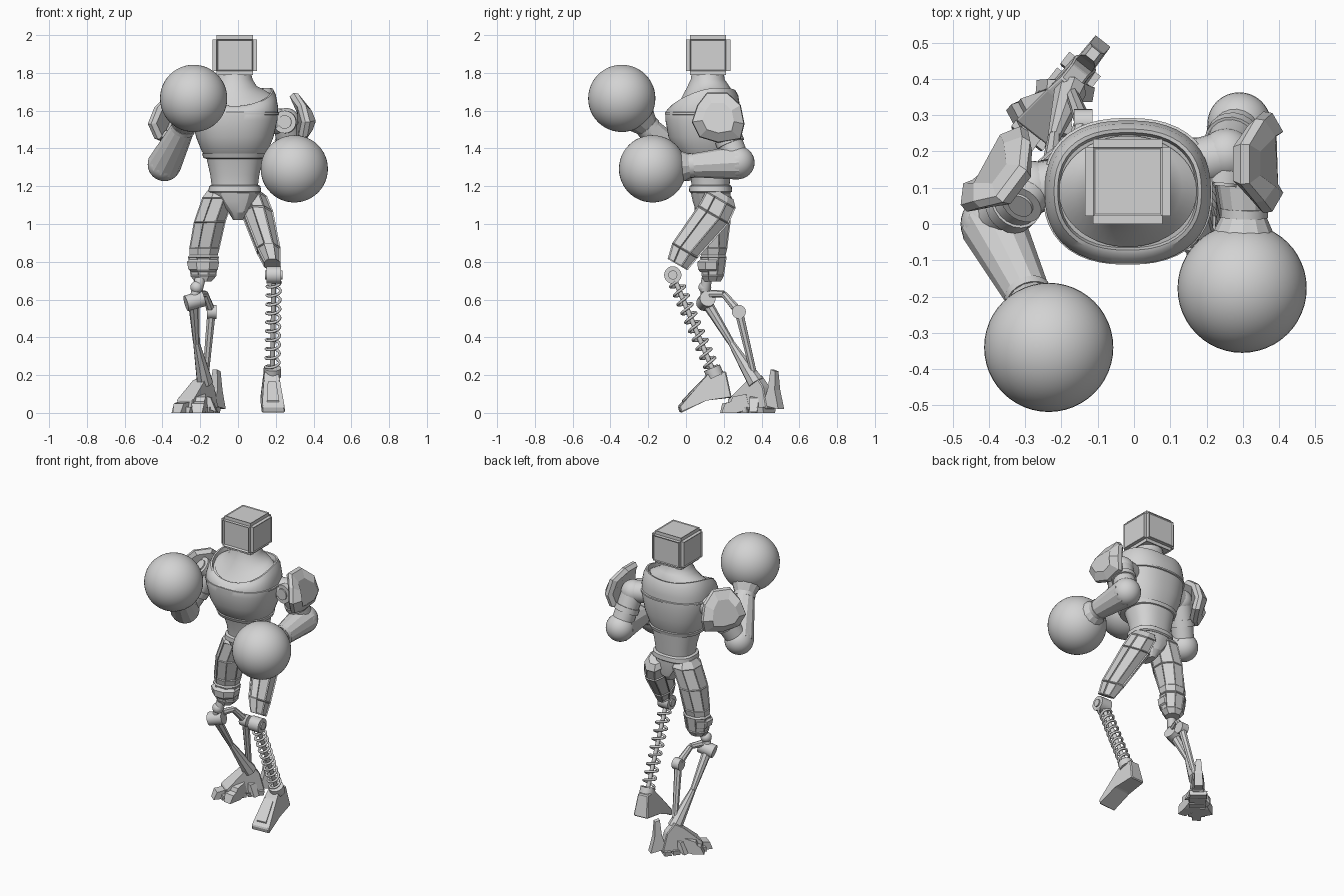
import bpy, bmesh, math
from mathutils import Vector, Matrix

cube = bpy.data.objects.get("Cube")
if cube:
    bpy.data.objects.remove(cube, do_unlink=True)

grey = bpy.data.materials.new("plain_grey")
grey.use_nodes = True
grey.diffuse_color = (0.65, 0.65, 0.65, 1)
grey.node_tree.nodes["Principled BSDF"].inputs["Base Color"].default_value = grey.diffuse_color


def activate(ob):
    bpy.ops.object.select_all(action="DESELECT")
    ob.select_set(True)
    bpy.context.view_layer.objects.active = ob


def finish(name, bm, smooth=None):
    """Turn a bmesh into a named object, shaded smooth below an angle."""
    bmesh.ops.recalc_face_normals(bm, faces=bm.faces)
    mesh = bpy.data.meshes.new(name)
    bm.to_mesh(mesh)
    bm.free()
    ob = bpy.data.objects.new(name, mesh)
    bpy.context.collection.objects.link(ob)
    mesh.materials.append(grey)
    if smooth:
        activate(ob)
        bpy.ops.object.shade_smooth_by_angle(angle=math.radians(smooth))
    return ob


def skin(bm, rings):
    """Bridge equal rings of points and close both ends."""
    rows = [[bm.verts.new(p) for p in ring] for ring in rings]
    sides = []
    for low, high in zip(rows, rows[1:]):
        for i in range(len(low)):
            j = (i + 1) % len(low)
            sides.append(bm.faces.new((low[i], low[j], high[j], high[i])))
    bm.faces.new(rows[0])
    bm.faces.new(rows[-1])
    return sides


def loft(name, sections, n=48, power=2, smooth=35, inset=0):
    """Sections: centre x, y, z, half width, half depth, tilt degrees, side lift."""
    rings = []
    for section in sections:
        x, y, z, a, b, tilt, lift = (*section, 0, 0)[:7]
        tilt = math.radians(tilt)
        ring = []
        for i in range(n):
            t = math.tau * (i + 0.5) / n
            c, s = math.cos(t), math.sin(t)
            r = (abs(c) ** power + abs(s) ** power) ** (-1 / power)
            ring.append((x + a * r * c, y + b * r * s * math.cos(tilt),
                         z + b * r * s * math.sin(tilt) + lift * c * c))
        rings.append(ring)
    bm = bmesh.new()
    sides = skin(bm, rings)
    bmesh.ops.recalc_face_normals(bm, faces=bm.faces)
    if inset:
        wide = [f for f in sides if f.calc_area() > 0.004]
        bmesh.ops.inset_individual(bm, faces=wide, thickness=inset, depth=-inset * 0.8)
    return finish(name, bm, smooth)


def rod(name, a, b, r1, r2=None, n=20, smooth=35):
    """Tapered cylinder between two points."""
    a, b = Vector(a), Vector(b)
    bm = bmesh.new()
    spin = (b - a).to_track_quat("Z", "Y").to_matrix().to_4x4()
    bmesh.ops.create_cone(bm, cap_ends=True, segments=n, radius1=r1,
                          radius2=r1 if r2 is None else r2, depth=(b - a).length,
                          matrix=Matrix.Translation((a + b) / 2) @ spin)
    return finish(name, bm, smooth)


def ball(name, centre, r, n=32):
    bm = bmesh.new()
    bmesh.ops.create_uvsphere(bm, u_segments=n, v_segments=n // 2, radius=r,
                              matrix=Matrix.Translation(centre))
    return finish(name, bm, 60)


def prism(name, profile, origin, yaw=0, bevel=0):
    """Side profile of (forward, up, half width), facing -y and turned by yaw."""
    place = Matrix.Translation(origin) @ Matrix.Rotation(math.radians(yaw), 4, "Z")
    bm = bmesh.new()
    skin(bm, [[place @ Vector((k * w, -s, z)) for s, z, w in profile] for k in (-1, 1)])
    if bevel:
        bmesh.ops.bevel(bm, geom=bm.edges[:], offset=bevel, segments=1, affect="EDGES")
    return finish(name, bm)


def pad(name, centre, yaw, side):
    """Domed faceted shoulder shield facing along side * x."""
    outline = [(-.14, -.02), (-.11, .07), (-.06, .135), (.05, .135), (.12, .07),
               (.14, -.03), (.12, -.11), (0, -.13), (-.1, -.1)]
    place = Matrix.Translation(centre) @ Matrix.Rotation(math.radians(yaw), 4, "Z")
    bm = bmesh.new()
    skin(bm, [[place @ Vector((side * (d - v * v * 2.5 - v * .12), u * k, v * k)) for u, v in outline]
              for k, d in ((.85, -.02), (1, 0), (.97, .025), (.6, .055))])
    return finish(name, bm)


# Head: bevelled box with a sunken screen and shallow panels
bm = bmesh.new()
bmesh.ops.create_cube(bm, matrix=Matrix.Translation((-.017, .117, 1.894)) @ Matrix.Diagonal((.235, .235, .212, 1)))
bmesh.ops.bevel(bm, geom=bm.edges[:], offset=.022, segments=2, affect="EDGES")
bm.normal_update()
for face in [f for f in bm.faces if f.calc_area() > .02]:
    screen = face.normal.y < -.9
    bmesh.ops.inset_individual(bm, faces=[face], thickness=.008, depth=-.014 if screen else -.004)
finish("head", bm)

# Neck, chest, belly and pelvis
X, Y = -.017, .09
loft("neck", [(X, .115, 1.8, .085, .085), (X, .115, 1.765, .095, .09), (X, .112, 1.73, .115, .11, 6),
              (X, .105, 1.69, .15, .135, 12, .02), (X, Y, 1.655, .19, .158, 14, .03)])
loft("chest", [(X, .11, 1.35, .15, .13), (X, .1, 1.385, .175, .155), (X, .092, 1.46, .205, .185),
               (X, .088, 1.55, .226, .197), (X, .088, 1.61, .229, .198, 5, .01),
               (X, Y, 1.645, .218, .19, 11, .035), (X, Y, 1.665, .203, .177, 14, .045),
               (X, Y, 1.665, .193, .167, 14, .045), (X, Y, 1.64, .188, .16, 14, .04)], power=2.4)
loft("chest_seam", [(X, Y, 1.575, .224, .19), (X, Y, 1.58, .234, .202),
                    (X, Y, 1.59, .234, .202), (X, Y, 1.595, .224, .19)], power=2.4)
loft("chest_hem", [(X, .108, 1.345, .152, .134), (X, .106, 1.35, .166, .147),
                   (X, .104, 1.372, .174, .155), (X, .104, 1.377, .16, .14)], power=2.4)
loft("belly", [(X, .13, 1.2, .122, .1), (X, .13, 1.26, .13, .107), (X, .12, 1.36, .152, .128)], power=2.4)
loft("belt", [(X, .13, 1.165, .13, .106), (X, .13, 1.172, .14, .114),
              (X, .13, 1.2, .136, .112), (X, .13, 1.207, .126, .102)], power=2.6)
loft("pelvis", [(0, .14, 1.02, .025, .05), (0, .14, 1.06, .05, .085),
                (-.01, .135, 1.12, .1, .1), (X, .13, 1.17, .132, .106)], n=16, power=2.6, smooth=20)

# Left leg: panelled thigh leaning forward, spring shin, wedge foot
loft("left_thigh", [(.07, .2, 1.16, .05, .06, -30), (.08, .185, 1.13, .075, .092, -30),
                    (.105, .145, 1.05, .082, .096, -30), (.162, -.005, .86, .064, .08, -30),
                    (.182, -.045, .785, .045, .062, -30)], n=8, power=3, smooth=None, inset=.008)
knee, ankle = Vector((.19, -.07, .73)), Vector((.182, .145, .22))
rod("left_knee_joint", knee - Vector((.038, 0, 0)), knee + Vector((.038, 0, 0)), .046)
rod("left_knee_cap", knee - Vector((.046, 0, 0)), knee + Vector((.046, 0, 0)), .024)
rod("left_shin_rod", knee, ankle, .013, n=12)
axis = (ankle - knee).normalized()
start, stop = knee + axis * .04, ankle
side, out = Vector((1, 0, 0)), axis.cross(Vector((1, 0, 0))).normalized()
curve = bpy.data.curves.new("left_shin_spring", "CURVE")
curve.dimensions, curve.bevel_depth, curve.bevel_resolution = "3D", .0075, 2
line = curve.splines.new("POLY")
turns, steps = 10, 18
line.points.add(turns * steps)
for i, point in enumerate(line.points):
    t = math.tau * i / steps
    pos = start.lerp(stop, i / (turns * steps)) + .036 * (side * math.cos(t) + out * math.sin(t))
    point.co = (*pos, 1)
spring = bpy.data.objects.new("left_shin_spring", curve)
bpy.context.collection.objects.link(spring)
curve.materials.append(grey)
activate(spring)
bpy.ops.object.convert(target="MESH")
rod("left_spring_seat", ankle - axis * .02, ankle + axis * .03, .046)
prism("left_foot", [(-.12, .22, .035), (-.21, .22, .035), (-.24, .08, .05), (-.1, .07, .06), (.03, .0, .062),
                    (.04, .035, .06), (-.09, .17, .045)], (.185, 0, 0), 4, .006)
prism("left_foot_plate", [(-.075, .165, .022), (.02, .066, .032), (.016, .05, .032), (-.08, .15, .022)], (.185, 0, 0), 4)

# Right leg: stepped thigh with a jointed two-rod shin
loft("right_thigh", [(-.185, .14, .695, .045, .045), (-.183, .142, .725, .07, .06), (-.183, .145, .825, .084, .072),
                     (-.182, .145, .835, .076, .066), (-.178, .145, .87, .082, .075), (-.15, .14, 1.01, .086, .098),
                     (-.105, .145, 1.14, .086, .1), (-.1, .145, 1.18, .06, .07)], n=8, power=3, smooth=None, inset=.006)
loft("right_knee_guard", [(-.183, .135, .745, .06, .06), (-.185, .132, .76, .08, .07),
                          (-.185, .132, .8, .087, .074), (-.182, .14, .815, .07, .06)], n=8, power=3, smooth=None)
hinge, elbow_low, heel = (-.235, .105, .59), (-.14, .28, .535), (-.175, .37, .16)
rod("right_knee_pin", (-.2, .11, .71), (-.215, .1, .65), .028)
ball("right_knee_ball", (-.218, .1, .665), .034, 20)
rod("right_knee_link", (-.218, .1, .66), hinge, .025)
rod("right_knee_hinge", (-.275, .095, .58), (-.185, .115, .605), .042)
rod("right_shin_front_upper", hinge, (-.22, .24, .37), .03, .018, 8, None)
rod("right_shin_front_lower", (-.22, .24, .37), heel, .018, .045, 8, None)
rod("right_rear_link", (-.205, .13, .63), (-.175, .2, .63), .022, .018, 8, None)
rod("right_rear_strut", (-.175, .2, .63), elbow_low, .018, .024, 8, None)
rod("right_rear_joint", (-.165, .28, .535), (-.115, .28, .535), .037)
rod("right_rear_rod", elbow_low, heel, .024, .017, 8, None)

# Right foot: instep, fanned toes, side fins and heel spur
foot = (-.19, .37, 0)
prism("right_instep", [(-.1, .02, .035), (-.07, .14, .03), (-.02, .2, .03), (.03, .17, .04),
                       (.15, .07, .055), (.15, .015, .05)], foot, -38, .005)
for i, (turn, reach) in enumerate(((-62, .17), (-38, .22), (-8, .18))):
    prism(f"right_toe_{i + 1}", [(.03, .02, .03), (.05, .1, .025), (.12, .085, .036), (.13, .06, .03),
                                 (reach - .02, .05, .034), (reach, 0, .026), (.1, .0, .03)], foot, turn)
for i, turn in enumerate((-95, 80)):
    prism(f"right_foot_fin_{i + 1}", [(-.02, .04, .03), (0, .1, .025), (.05, .08, .025), (.08, .005, .02)], foot, turn)
for i in range(5):
    s = .13 - i * .055
    prism(f"right_sole_{i + 1}", [(s, 0, .05), (s + .045, .0, .05), (s + .04, .03, .055), (s, .03, .055)], foot, -38)
prism("right_heel_spur", [(-.07, .04, .03), (-.1, .13, .026), (-.11, .23, .015), (-.14, .22, .015),
                          (-.145, .12, .024), (-.17, .02, .026)], foot, -38)


def arm(label, sign, socket, shoulder, elbow, wrist, glove, rings):
    """Shoulder barrel, upper arm, elbow, forearm, cuff and round glove."""
    socket, shoulder, elbow, wrist, glove = map(Vector, (socket, shoulder, elbow, wrist, glove))
    rod(label + "_shoulder_barrel", socket, shoulder, .068)
    ball(label + "_shoulder_ball", shoulder, .074)
    rod(label + "_upper_arm", shoulder, elbow, .07, .066)
    mid = shoulder.lerp(elbow, .4)
    rod(label + "_upper_arm_band", mid, shoulder.lerp(elbow, .55), .076)
    face = Vector(rings).normalized()
    for part, r, depth in (("ring", .06, .078), ("cap", .036, .086)):
        rod(f"{label}_shoulder_{part}", shoulder, shoulder + face * depth, r)
    ball(label + "_elbow", elbow, .088)
    rod(label + "_forearm", elbow, wrist, .09, .062, 12, 20)
    along = (glove - wrist).normalized()
    rod(label + "_cuff_band", wrist - along * .012, wrist + along * .012, .066)
    rod(label + "_cuff", wrist, wrist + along * .08, .058, .095, 12, 20)
    ball(label + "_glove", glove, .178, 48)


# Arms and shoulder shields
arm("right", -1, (-.16, .12, 1.56), (-.28, .1, 1.55), (-.39, .0, 1.315),
    (-.29, -.2, 1.51), (-.235, -.34, 1.665), (-.4, -.6, .7))
arm("left", 1, (.15, .16, 1.55), (.255, .19, 1.54), (.29, .275, 1.325),
    (.303, .03, 1.31), (.298, -.177, 1.292), (-.1, -1, 0))
pad("left_shoulder_shield", (.355, .17, 1.56), 0, 1)
pad("right_shoulder_shield", (-.375, .145, 1.55), -37, -1)
